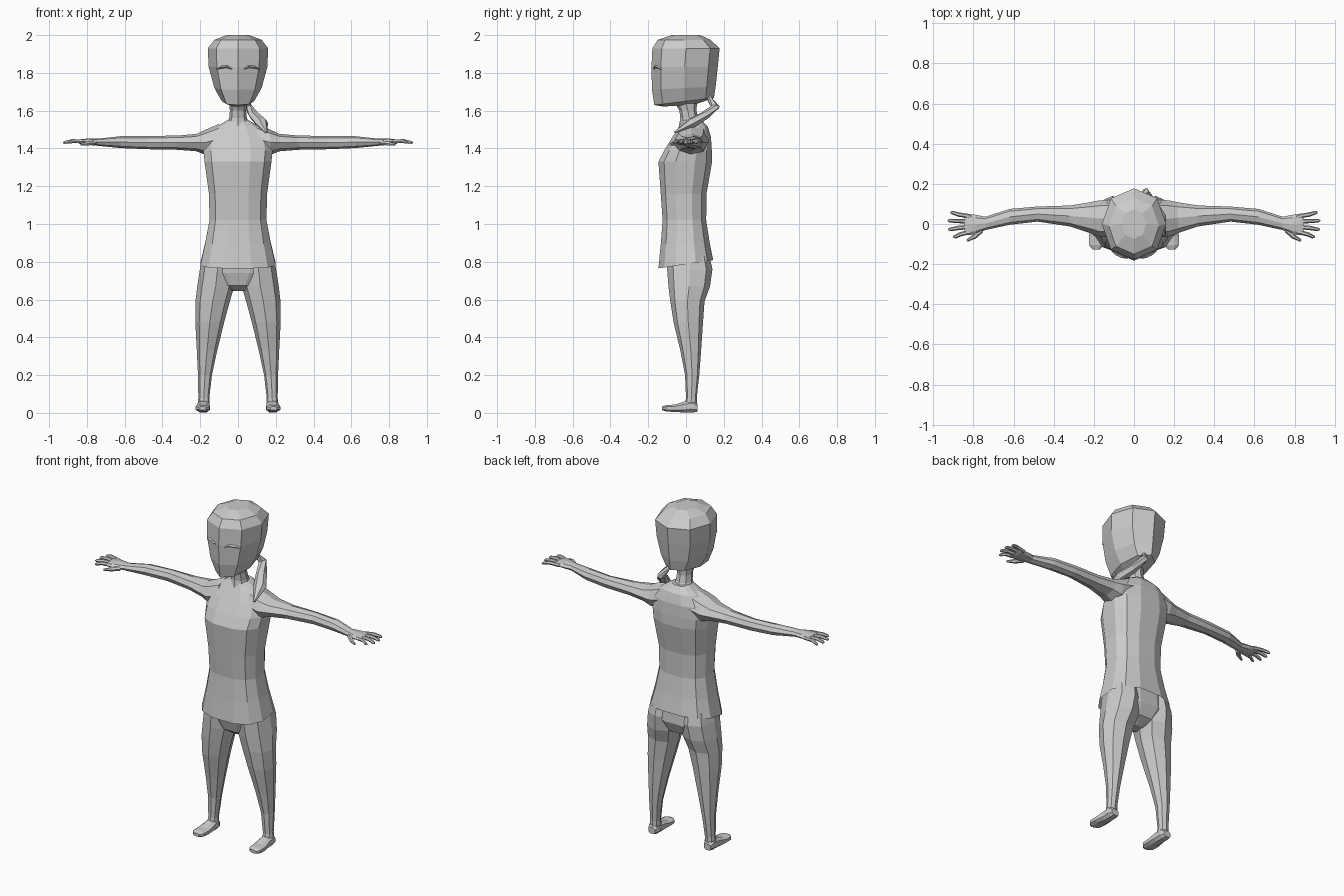
import bpy, bmesh, math
from mathutils import Vector

grey = bpy.data.materials.new("plain_grey")
grey.diffuse_color = (0.6, 0.6, 0.6, 1)


def skin(name, rings, mirror=False, caps=(True, True)):
    """Join a list of equal-length point rings into one flat-shaded part."""
    bm = bmesh.new()
    rows = [[bm.verts.new(p) for p in r] for r in rings]
    n = len(rows[0])
    for a, b in zip(rows, rows[1:]):
        for i in range(n):
            j = (i + 1) % n
            bm.faces.new((a[i], a[j], b[j], b[i]))
    for row, cap in zip((rows[0], rows[-1]), caps):
        if cap:
            bm.faces.new(row)
    bmesh.ops.recalc_face_normals(bm, faces=bm.faces)
    me = bpy.data.meshes.new(name)
    bm.to_mesh(me)
    bm.free()
    me.materials.append(grey)
    ob = bpy.data.objects.new(name, me)
    bpy.context.collection.objects.link(ob)
    if mirror:
        ob.modifiers.new("mirror", 'MIRROR').use_clip = False
    return ob


def loft(name, axis, sections, n=8, turn=0.0, power=2.0, **kw):
    """Sections: position on axis, min/max on each other axis, optional slope."""
    rings = []
    for t, a0, a1, b0, b1, *slope in sections:
        ring = []
        for i in range(n):
            w = 2 * math.pi * (i + turn) / n
            c, s = math.cos(w), math.sin(w)
            a = (a0 + a1) / 2 + (a1 - a0) / 2 * math.copysign(abs(c) ** (2 / power), c)
            b = (b0 + b1) / 2 + (b1 - b0) / 2 * math.copysign(abs(s) ** (2 / power), s)
            p = t + (slope[0] * b if slope else 0)
            ring.append({'x': (p, a, b), 'y': (a, p, b), 'z': (a, b, p)}[axis])
        rings.append(ring)
    return skin(name, rings, **kw)


def tube(name, path, radii, n=6, flat=1.0, mirror=False):
    """Tapered tube along a path; flat squashes it vertically."""
    pts = [Vector(p) for p in path]
    rings = []
    for k, p in enumerate(pts):
        d = (pts[min(k + 1, len(pts) - 1)] - pts[max(k - 1, 0)]).normalized()
        side = d.cross(Vector((0, 0, 1))).normalized()
        up = side.cross(d)
        rings.append([p + radii[k] * (side * math.cos(2 * math.pi * i / n)
                      + up * flat * math.sin(2 * math.pi * i / n)) for i in range(n)])
    return skin(name, rings, mirror)


# Head: eight-sided, broad at the crown and tapering to the jaw
loft("head", 'z', [
    (1.63, -0.04, 0.04, -0.12, 0.05, 0.07),
    (1.65, -0.085, 0.085, -0.168, 0.148, 0.12),
    (1.72, -0.125, 0.125, -0.18, 0.157, 0.05),
    (1.83, -0.155, 0.155, -0.183, 0.168),
    (1.93, -0.16, 0.16, -0.178, 0.178),
    (1.975, -0.125, 0.125, -0.15, 0.13),
    (2.0, -0.06, 0.06, -0.075, 0.075)], power=2.1)

# Closed eyelids: thin curved ridges
tube("eyelid", [(0.03, -0.168, 1.82), (0.055, -0.162, 1.833),
                (0.085, -0.149, 1.831), (0.112, -0.132, 1.82)],
     [0.003, 0.009, 0.009, 0.003], 4, 0.8, True)

# Neck
loft("neck", 'z', [
    (1.50, -0.07, 0.07, -0.04, 0.10),
    (1.56, -0.047, 0.047, -0.03, 0.065),
    (1.60, -0.043, 0.043, -0.035, 0.055),
    (1.66, -0.05, 0.05, -0.07, 0.06)])

# Ponytail draped over one shoulder
tube("ponytail", [(0.03, 0.12, 1.67), (0.055, 0.155, 1.62), (0.085, 0.10, 1.575),
                  (0.125, 0.03, 1.535), (0.15, -0.06, 1.485)],
     [0.015, 0.026, 0.03, 0.036, 0.006], 6, 0.75)

# Shirt with sloping open hem
loft("shirt", 'z', [
    (0.787, -0.205, 0.205, -0.15, 0.148, 0.15),
    (0.90, -0.178, 0.178, -0.137, 0.128, 0.05),
    (1.02, -0.155, 0.155, -0.127, 0.11),
    (1.16, -0.158, 0.158, -0.137, 0.112),
    (1.33, -0.182, 0.182, -0.15, 0.142),
    (1.39, -0.188, 0.188, -0.118, 0.14),
    (1.46, -0.175, 0.175, -0.075, 0.135),
    (1.515, -0.12, 0.12, -0.04, 0.118),
    (1.55, -0.055, 0.055, -0.02, 0.085)], 12, 0.5, 2.6, caps=(False, True))

# Arms: shoulder to palm
loft("arm", 'x', [
    (0.10, -0.06, 0.12, 1.37, 1.53),
    (0.17, -0.065, 0.118, 1.365, 1.50),
    (0.22, -0.045, 0.108, 1.385, 1.477),
    (0.32, -0.012, 0.092, 1.393, 1.468),
    (0.48, 0.012, 0.087, 1.396, 1.466),
    (0.62, -0.004, 0.075, 1.402, 1.465),
    (0.74, -0.03, 0.036, 1.414, 1.452),
    (0.79, -0.052, 0.046, 1.418, 1.453),
    (0.83, -0.055, 0.05, 1.422, 1.449),
    (0.845, -0.045, 0.04, 1.427, 1.445)], mirror=True)

# Fingers and thumb
for k, (y0, x1, y1) in enumerate([(0.037, 0.913, 0.057), (0.013, 0.927, 0.017),
                                  (-0.013, 0.925, -0.027), (-0.038, 0.90, -0.064)]):
    tube(f"finger_{k + 1}", [(0.81, y0, 1.436), ((0.83 + x1) / 2, (y0 + y1) / 2, 1.44),
                             (x1 - 0.008, y1, 1.432), (x1, y1, 1.429)],
         [0.011, 0.011, 0.009, 0.004], 6, 0.95, True)
tube("thumb", [(0.76, -0.03, 1.43), (0.795, -0.063, 1.427), (0.832, -0.083, 1.421)],
     [0.014, 0.012, 0.006], 6, 1.0, True)

# Hips bridging the legs
loft("hips", 'z', [
    (0.645, -0.03, 0.03, -0.035, 0.045),
    (0.675, -0.12, 0.12, -0.075, 0.10),
    (0.74, -0.185, 0.185, -0.095, 0.13),
    (0.84, -0.175, 0.175, -0.105, 0.122)], 12, 0.5, 2.4)

# Legs: thigh to ankle
loft("leg", 'z', [
    (0.83, 0.02, 0.188, -0.10, 0.125),
    (0.76, 0.015, 0.202, -0.10, 0.14),
    (0.67, 0.02, 0.216, -0.093, 0.127),
    (0.59, 0.043, 0.225, -0.083, 0.098),
    (0.48, 0.073, 0.226, -0.066, 0.09),
    (0.33, 0.11, 0.218, -0.03, 0.08),
    (0.20, 0.138, 0.212, -0.005, 0.07),
    (0.08, 0.152, 0.210, 0.0, 0.057),
    (0.02, 0.150, 0.216, -0.01, 0.058)], mirror=True, power=2.2)

# Feet: heel to toe
loft("foot", 'y', [
    (0.062, 0.160, 0.208, 0.006, 0.045),
    (0.04, 0.150, 0.216, 0.0, 0.07),
    (-0.01, 0.148, 0.218, 0.0, 0.062),
    (-0.06, 0.146, 0.226, 0.004, 0.045),
    (-0.105, 0.148, 0.226, 0.006, 0.042),
    (-0.127, 0.168, 0.208, 0.014, 0.034)], mirror=True, turn=0.5, power=2.6)
